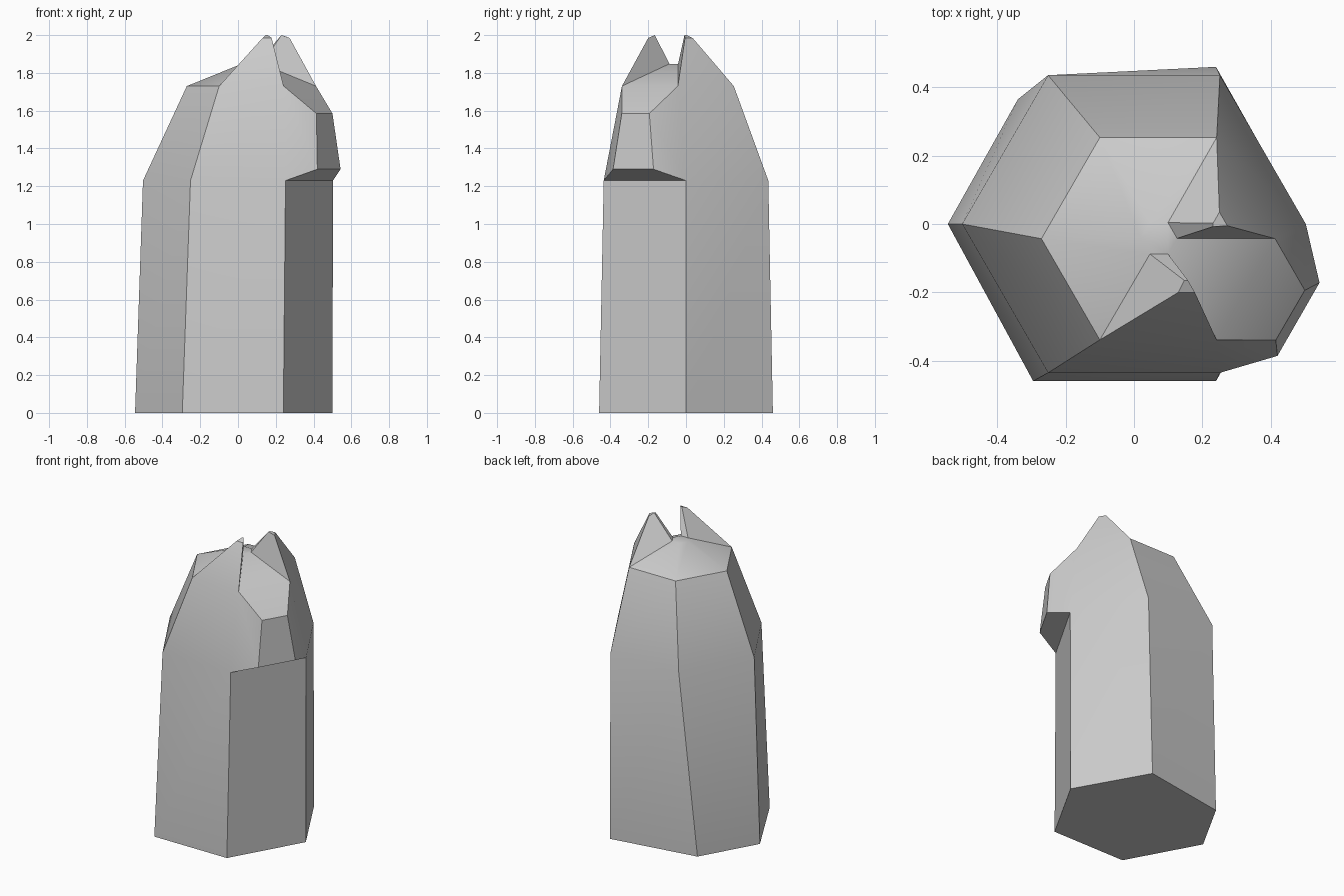
import bpy, bmesh
from math import cos, sin, pi, radians

if "Cube" in bpy.data.objects:
    bpy.data.objects.remove(bpy.data.objects["Cube"])

bm = bmesh.new()


def hexagon(cx, cy, r, z):
    return [bm.verts.new((cx + r * cos(i * pi / 3), cy + r * sin(i * pi / 3), z)) for i in range(6)]


def bridge(a, b):
    """Join two rings or quads with a band of faces."""
    n = len(a)
    return [bm.faces.new((a[i], a[(i + 1) % n], b[(i + 1) % n], b[i])) for i in range(n)]


def pull_out(face, points):
    """Extrude a face to a new end quad, leaving the shell closed."""
    base = list(face.verts)
    bm.faces.remove(face)
    tip = [bm.verts.new(p) for p in points]
    bridge(base, tip)
    bm.faces.new(tip)


# Body: uneven foot, shoulder, brow and crown rings
foot = [bm.verts.new((x, y, 0)) for x, y in
        [(0.5, 0), (0.24, 0.46), (-0.34, 0.365), (-0.545, 0), (-0.295, -0.46), (0.24, -0.46)]]
shoulder = hexagon(0, 0, 0.503, 1.23)
brow = hexagon(0.071, -0.043, 0.342, 1.73)
crown = hexagon(0.073, -0.042, 0.053, 1.848)
bm.faces.new(foot[::-1])
bridge(foot, shoulder)
head = bridge(shoulder, brow)
roof = bridge(brow, crown)
bm.faces.new(crown)

# Snout
pull_out(head[5], [(0.42, -0.386, 1.29), (0.543, -0.172, 1.29),
                   (0.5, -0.194, 1.585), (0.415, -0.34, 1.585)])
# Ears
pull_out(roof[0], [(0.273, -0.005, 1.985), (0.25, 0.035, 1.985),
                   (0.232, 0.003, 2), (0.23, -0.008, 2)])
pull_out(roof[4], [(0.13, -0.2, 1.985), (0.178, -0.2, 1.985),
                   (0.158, -0.165, 2), (0.147, -0.165, 2)])

bmesh.ops.recalc_face_normals(bm, faces=bm.faces)
mesh = bpy.data.meshes.new("animal_figure")
bm.to_mesh(mesh)
bm.free()
figure = bpy.data.objects.new("animal_figure", mesh)
bpy.context.collection.objects.link(figure)
bpy.context.view_layer.objects.active = figure
figure.select_set(True)
bpy.ops.object.shade_smooth_by_angle(angle=radians(30))
